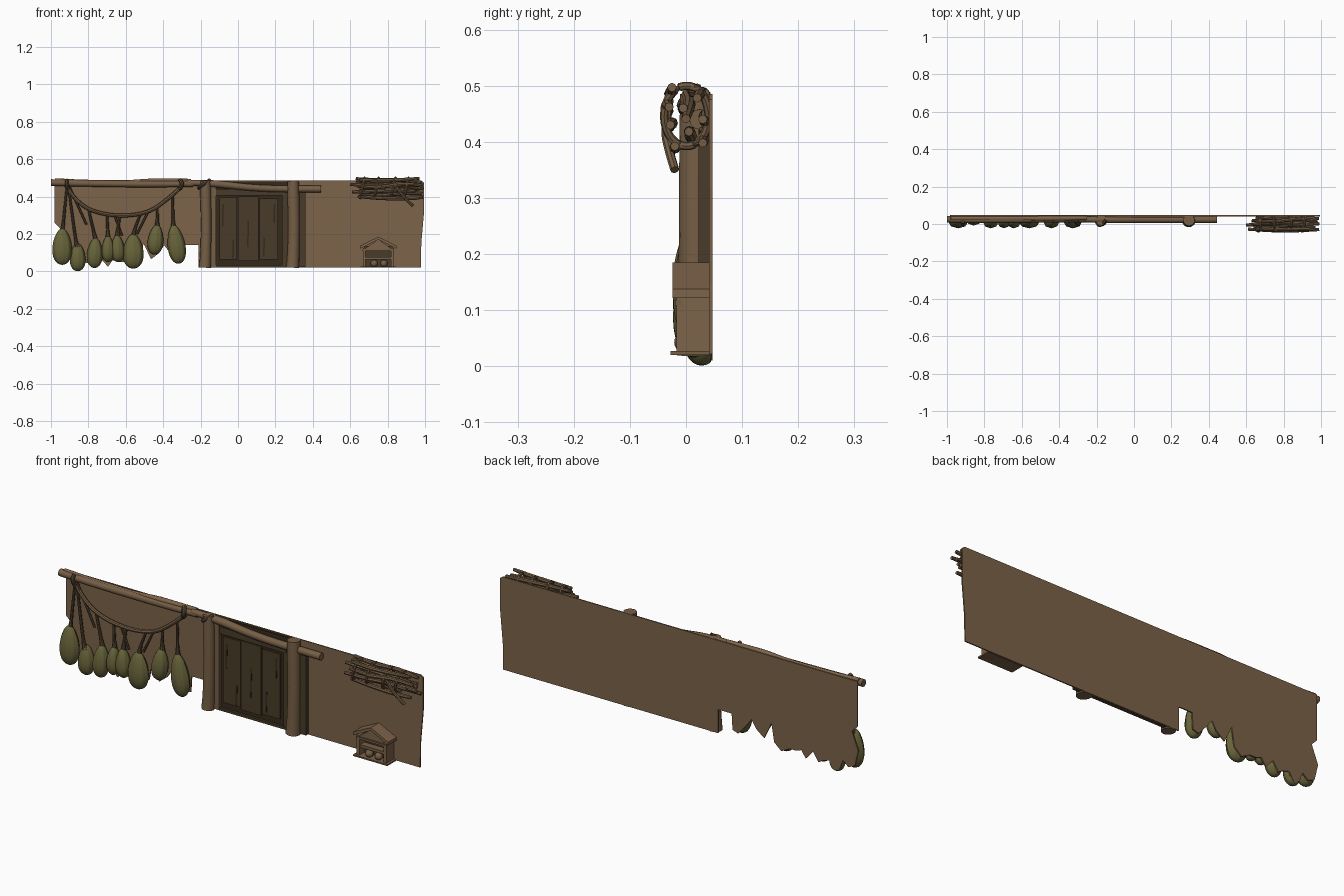
import bpy, bmesh, math, random
from mathutils import Vector, Matrix
random.seed(4)
BACK = 0.047


def mat(name, r, g, b):
    m = bpy.data.materials.new(name)
    m.diffuse_color = (r, g, b, 1)
    return m


CLAY = mat("clay brown", 0.205, 0.125, 0.067)
WOOD = mat("wood brown", 0.18, 0.113, 0.06)
DARK = mat("dark plank", 0.066, 0.044, 0.021)
GAP = mat("shadow brown", 0.035, 0.023, 0.011)
GREEN = mat("gourd green", 0.135, 0.125, 0.042)
ROPE = mat("rope brown", 0.095, 0.064, 0.034)


def finish(name, bm, m, smooth=True):
    bmesh.ops.recalc_face_normals(bm, faces=bm.faces)
    me = bpy.data.meshes.new(name)
    bm.to_mesh(me)
    bm.free()
    ob = bpy.data.objects.new(name, me)
    bpy.context.collection.objects.link(ob)
    me.materials.append(m)
    if smooth:
        bpy.ops.object.select_all(action='DESELECT')
        ob.select_set(True)
        bpy.context.view_layer.objects.active = ob
        bpy.ops.object.shade_smooth_by_angle(angle=math.radians(40))
    return ob


def box(name, x0, x1, y0, y1, z0, z1, m, tilt=0):
    bm = bmesh.new()
    bmesh.ops.create_cube(bm, size=1)
    bmesh.ops.scale(bm, vec=(x1 - x0, y1 - y0, z1 - z0), verts=bm.verts)
    bmesh.ops.rotate(bm, matrix=Matrix.Rotation(tilt, 3, 'Y'), verts=bm.verts)
    bmesh.ops.translate(bm, vec=((x0 + x1) / 2, (y0 + y1) / 2, (z0 + z1) / 2), verts=bm.verts)
    return finish(name, bm, m, False)


def slab(name, outline, y0, y1, m):
    """Extrude an x-z outline from y0 to y1."""
    bm = bmesh.new()
    f = bm.faces.new([bm.verts.new((x, y0, z)) for x, z in outline])
    ext = bmesh.ops.extrude_face_region(bm, geom=[f])
    bmesh.ops.translate(bm, vec=(0, y1 - y0, 0),
                        verts=[v for v in ext['geom'] if isinstance(v, bmesh.types.BMVert)])
    return finish(name, bm, m, False)


def tube(name, pts, radii, m, sides=10, steps=5):
    """Round rod swept along a smooth path, kept in front of the back plane."""
    P = [Vector(p) for p in pts]
    if not isinstance(radii, (list, tuple)):
        radii = [radii] * len(P)
    path = []
    for i in range(len(P) - 1):
        a, b, c, d = P[max(i - 1, 0)], P[i], P[i + 1], P[min(i + 2, len(P) - 1)]
        for k in range(steps):
            t = k / steps
            q = 0.5 * (2 * b + (c - a) * t + (2 * a - 5 * b + 4 * c - d) * t * t
                       + (3 * b - a - 3 * c + d) * t ** 3)
            path.append((q, radii[i] * (1 - t) + radii[i + 1] * t))
    path.append((P[-1], radii[-1]))
    bm = bmesh.new()
    rings = []
    for i, (q, r) in enumerate(path):
        tan = (path[min(i + 1, len(path) - 1)][0] - path[max(i - 1, 0)][0]).normalized()
        ref = Vector((0, 1, 0)) if abs(tan.y) < 0.9 else Vector((1, 0, 0))
        u = tan.cross(ref).normalized()
        w = tan.cross(u)
        ring = []
        for s in range(sides):
            a = math.tau * s / sides
            v = q + r * (math.cos(a) * u + math.sin(a) * w)
            v.y = min(v.y, BACK - 0.001)
            ring.append(bm.verts.new(v))
        rings.append(ring)
    for A, B in zip(rings, rings[1:]):
        for s in range(sides):
            t = (s + 1) % sides
            bm.faces.new((A[s], A[t], B[t], B[s]))
    bm.faces.new(rings[0])
    bm.faces.new(rings[-1])
    return finish(name, bm, m)


def gourd(i, cx, z0, z1, w, tilt, cy=0.015):
    """Ribbed hanging gourd, cut flat against the wall."""
    h = (z1 - z0) / 2
    bm = bmesh.new()
    bmesh.ops.create_uvsphere(bm, u_segments=32, v_segments=16, radius=1)
    for v in bm.verts:
        a = math.atan2(v.co.y, v.co.x)
        rib = 1 + 0.04 * math.cos(8 * a)
        taper = 1 - 0.2 * v.co.z
        v.co = Vector((v.co.x * rib * taper * w / 2, v.co.y * rib * taper * 0.034, v.co.z * h))
    bmesh.ops.rotate(bm, matrix=Matrix.Rotation(tilt, 3, 'Y'), verts=bm.verts)
    for v in bm.verts:
        v.co += Vector((cx, cy, (z0 + z1) / 2))
        v.co.y = min(v.co.y, BACK - 0.002)
    finish(f"gourd_{i}", bm, GREEN)


# Wall sheet with a ragged lower left edge behind the gourds
slab("wall", [(-0.98, 0.485), (-0.98, 0.26), (-0.95, 0.23), (-0.985, 0.14), (-0.965, 0.06),
              (-0.93, 0.045), (-0.9, 0.07), (-0.88, 0.02), (-0.85, 0.01), (-0.825, 0.05),
              (-0.79, 0.04), (-0.765, 0.025), (-0.735, 0.07), (-0.695, 0.025), (-0.67, 0.06),
              (-0.64, 0.05), (-0.605, 0.05), (-0.56, 0.025), (-0.52, 0.06), (-0.505, 0.15),
              (-0.465, 0.065), (-0.42, 0.1), (-0.395, 0.14), (-0.365, 0.1), (-0.32, 0.05),
              (-0.29, 0.06), (-0.285, 0.14), (-0.21, 0.14), (-0.21, 0.022), (0.978, 0.022),
              (0.98, 0.15), (0.995, 0.32), (0.995, 0.475), (0.98, 0.485)], 0.041, BACK, CLAY)

# Hanging pole with folded cloth lying over it
tube("hanging_pole", [(-1, 0.025, 0.475), (-0.8, 0.022, 0.47), (-0.5, 0.025, 0.467), (-0.24, 0.025, 0.468)],
     [0.018, 0.017, 0.018, 0.016], WOOD, 12)
tube("pole_cover", [(-0.98, 0.03, 0.488), (-0.8, 0.03, 0.478), (-0.6, 0.03, 0.478), (-0.45, 0.03, 0.483),
                    (-0.25, 0.032, 0.485)], [0.01, 0.012, 0.01, 0.014, 0.01], CLAY)

# Swagged rope and its knots
swag = [(-0.92, 0.46), (-0.87, 0.39), (-0.8, 0.335), (-0.7, 0.305), (-0.58, 0.3), (-0.47, 0.325),
        (-0.38, 0.385), (-0.3, 0.455)]
tube("swag_rope", [(x, 0.018, z) for x, z in swag], 0.01, WOOD, 8)
tube("swag_knot_left", [(-0.915, 0.012, 0.49), (-0.915, 0.0, 0.47), (-0.91, 0.012, 0.44)], 0.01, ROPE, 8)
tube("swag_knot_right", [(-0.31, 0.02, 0.49), (-0.3, 0.0, 0.468), (-0.31, 0.012, 0.44)], 0.011, ROPE, 8)

# Gourds: centre x, bottom, top, width, tilt
gourds = [(-0.94, 0.035, 0.23, 0.1, 0), (-0.857, 0.001, 0.15, 0.08, 0), (-0.765, 0.018, 0.18, 0.08, 0.05),
          (-0.695, 0.05, 0.19, 0.066, 0), (-0.643, 0.05, 0.195, 0.07, -0.05),
          (-0.56, 0.015, 0.2, 0.105, 0), (-0.44, 0.09, 0.25, 0.08, 0.1), (-0.33, 0.04, 0.25, 0.09, -0.15)]
for i, g in enumerate(gourds):
    gourd(i + 1, *g, cy=0.028 if i == 1 else 0.013)
hang = [(-0.915, 0.45), (-0.905, 0.44), (-0.8, 0.335), (-0.7, 0.305), (-0.63, 0.3), (-0.52, 0.31),
        (-0.43, 0.345), (-0.35, 0.41)]
for i, ((cx, z0, z1, w, t), (hx, hz)) in enumerate(zip(gourds, hang)):
    nx = cx + math.sin(t) * (z1 - z0) / 2
    tube(f"gourd_string_{i + 1}", [(nx, 0.018, z1 - 0.02), (nx + (hx - nx) * .25, 0.018, z1 + 0.03), (hx, 0.02, hz)],
         [0.016, 0.008, 0.006], ROPE, 8)
for i, (a, b, c, d) in enumerate([(-0.9, .45, -0.81, .25), (-0.66, .3, -0.62, .19), (-0.48, .32, -0.54, .2)]):
    tube(f"loose_string_{i + 1}", [(a, 0.018, b), (c, 0.025, d)], 0.006, ROPE, 6)

# Door recess, planks and frame
box("door_recess", -0.145, 0.27, 0.034, 0.042, 0.024, 0.48, GAP)
for i, (a, b, lo, hi) in enumerate([(-0.1, -0.005, 0.065, 0.395), (0.0, 0.11, 0.055, 0.4), (0.116, 0.215, 0.065, 0.39)]):
    box(f"door_plank_{i + 1}", a, b, 0.025, 0.036, lo, hi, DARK)
for i, (x, z, h) in enumerate([(-0.085, 0.3, 0.12), (-0.03, 0.12, 0.1), (0.05, 0.2, 0.14), (0.135, 0.13, 0.1), (0.19, 0.31, 0.1)]):
    box(f"plank_crack_{i + 1}", x, x + 0.008, 0.0235, 0.026, z - h / 2, z + h / 2, GAP, 0.03)
box("door_frame_left", -0.15, -0.118, 0.02, 0.04, 0.024, 0.45, WOOD)
box("door_frame_right", 0.235, 0.27, 0.024, 0.04, 0.024, 0.44, DARK)
box("door_lintel", -0.12, 0.25, 0.022, 0.04, 0.405, 0.44, DARK)
box("door_sill", -0.145, 0.27, 0.022, 0.04, 0.022, 0.034, DARK)
box("post_side_strip", 0.325, 0.36, 0.022, 0.042, 0.024, 0.43, DARK)

# Posts and the sagging crossbeam
for n, x, r in (("left_post", -0.173, 0.029), ("right_post", 0.296, 0.032)):
    tube(n, [(x - 0.004, 0.018, 0.02), (x, 0.018, 0.1), (x + 0.003, 0.018, 0.25), (x, 0.02, 0.4), (x - 0.002, 0.02, 0.485)],
         [r * 1.1, r, r * 0.95, r, r * 0.95], WOOD, 16)
tube("crossbeam", [(-0.27, 0.024, 0.475), (-0.12, 0.024, 0.468), (0.05, 0.024, 0.45), (0.2, 0.024, 0.442), (0.445, 0.024, 0.44)],
     [0.014, 0.019, 0.018, 0.018, 0.018], WOOD, 12)
tube("beam_lashing", [(-0.21, 0.03, 0.445), (-0.185, -0.008, 0.465), (-0.15, 0.02, 0.489)], 0.009, ROPE, 8)

# Bundle of sticks: start x, end x, y, start z, end z
sticks = [(0.65, 0.97, -0.025, 0.488, 0.497), (0.63, 0.98, 0.02, 0.496, 0.478), (0.6, 0.96, -0.005, 0.465, 0.46),
          (0.64, 0.99, -0.03, 0.455, 0.462), (0.65, 0.97, 0.03, 0.445, 0.44), (0.61, 0.95, -0.028, 0.425, 0.43),
          (0.65, 0.985, 0.005, 0.41, 0.418), (0.64, 0.97, -0.02, 0.4, 0.392), (0.66, 0.99, 0.03, 0.42, 0.398),
          (0.63, 0.99, 0.0, 0.485, 0.441)]
for i, (a, b, y, za, zb) in enumerate(sticks):
    j = lambda: random.uniform(-0.007, 0.007)
    tube(f"stick_{i + 1}", [(a, y, za), (a * .67 + b * .33, y + j(), za * .67 + zb * .33 + j()),
                            (a * .33 + b * .67, y + j(), za * .33 + zb * .67 + j()), (b, y, zb)],
         [0.008, 0.0105, 0.0105, 0.008], WOOD, 8)
# Bindings looped round the bundle
for i, x in enumerate((0.665, 0.74, 0.83, 0.9)):
    loop = [(x + 0.012 * math.sin(a), 0.001 + 0.04 * math.cos(a), 0.446 + 0.054 * math.sin(a))
            for a in (math.tau * k / 10 for k in range(11))]
    tube(f"bundle_binding_{i + 1}", loop, 0.0075, WOOD, 8, 3)
tube("loose_twig", [(0.83, -0.03, 0.475), (0.87, -0.036, 0.42), (0.9, -0.03, 0.385), (0.935, -0.02, 0.35)], 0.008, WOOD, 8)

# Little shelter with a gabled roof
cx = 0.75
box("shelter_base", cx - 0.095, cx + 0.095, -0.028, 0.042, 0.02, 0.027, WOOD)
box("shelter_back", cx - 0.075, cx + 0.075, 0.022, 0.042, 0.026, 0.135, DARK)
slab("shelter_gable", [(cx - 0.08, 0.115), (cx + 0.08, 0.115), (cx, 0.172)], -0.012, 0.042, CLAY)
for s, n in ((-1, "left"), (1, "right")):
    box(f"shelter_wall_{n}", cx + s * 0.075 - 0.008, cx + s * 0.075 + 0.008, -0.017, 0.042, 0.022, 0.125, CLAY)
    slab(f"shelter_roof_{n}", [(cx, 0.17), (cx, 0.185), (cx + s * 0.097, 0.138), (cx + s * 0.097, 0.122)],
         -0.024, 0.042, CLAY)
box("shelter_rail", cx - 0.085, cx + 0.085, -0.02, -0.008, 0.108, 0.118, WOOD)
box("shelter_shelf", cx - 0.075, cx + 0.075, -0.012, 0.03, 0.064, 0.078, WOOD)
for i, x in enumerate((cx - 0.022, cx + 0.03)):
    bm = bmesh.new()
    bmesh.ops.create_uvsphere(bm, u_segments=16, v_segments=10, radius=0.019)
    bmesh.ops.translate(bm, vec=(x, -0.002, 0.043), verts=bm.verts)
    finish(f"shelter_pot_{i + 1}", bm, WOOD)
